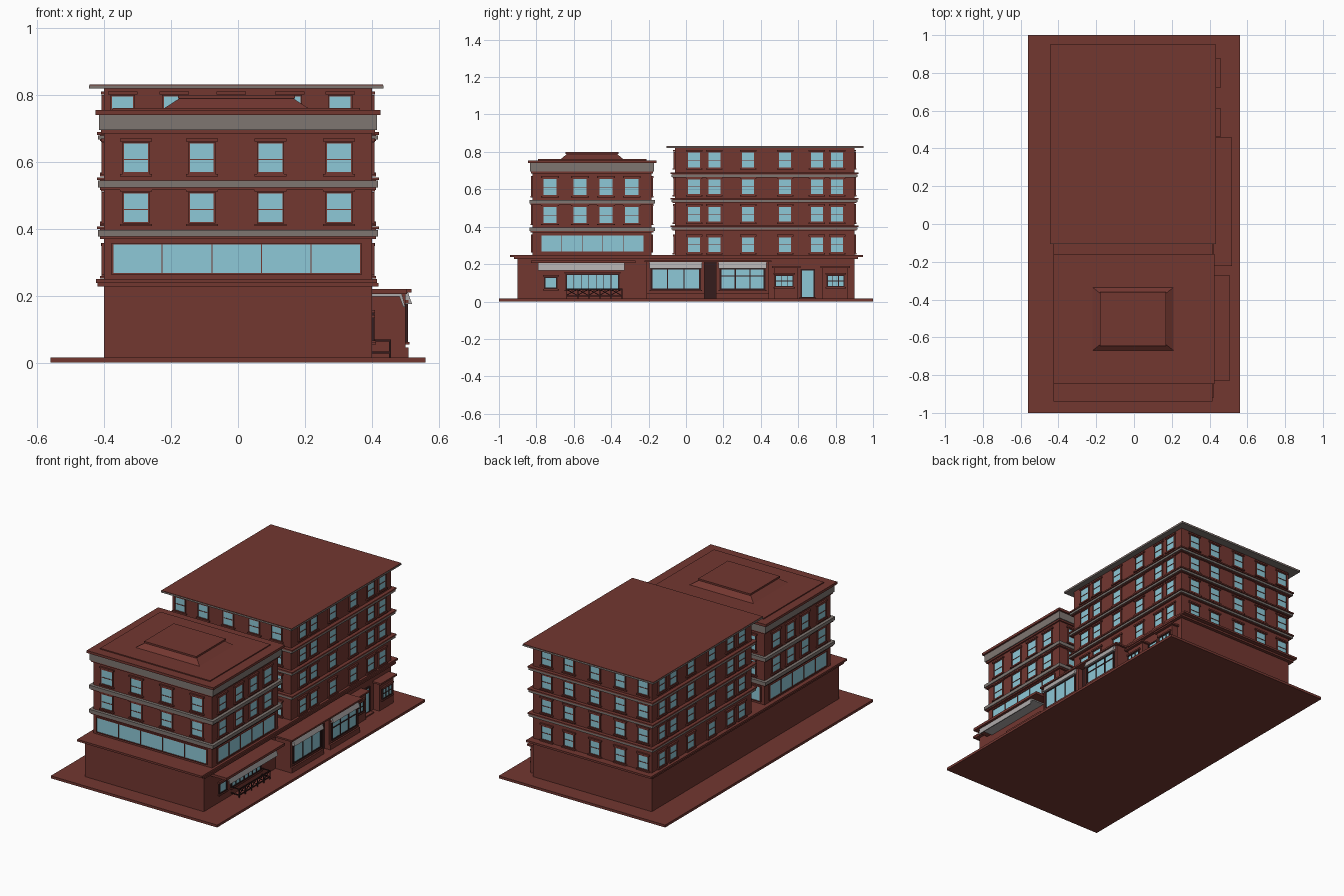
import bpy, bmesh
from mathutils import Vector

if "Cube" in bpy.data.objects:
    bpy.data.objects.remove(bpy.data.objects["Cube"])

def material(name, col):
    m = bpy.data.materials.new(name)
    m.diffuse_color = (*col, 1)
    m.use_nodes = True
    m.node_tree.nodes["Principled BSDF"].inputs["Base Color"].default_value = m.diffuse_color
    return m

RED = material("brick_red", (0.17, 0.038, 0.03))
DARK = material("dark_trim", (0.035, 0.012, 0.012))
GLASS = material("glass_blue", (0.27, 0.58, 0.68))
STONE = material("grey_stone", (0.21, 0.18, 0.165))
CLOTH = material("awning_grey", (0.42, 0.40, 0.40))
parts = {}

def mesh_for(name, mat):
    return parts.setdefault(name, (bmesh.new(), mat))[0]

def loft(name, mat, a, b):
    """Solid between two matching loops of points."""
    bm = mesh_for(name, mat)
    va, vb = [bm.verts.new(p) for p in a], [bm.verts.new(p) for p in b]
    bm.faces.new(va[::-1])
    bm.faces.new(vb)
    for i in range(len(va)):
        j = (i + 1) % len(va)
        bm.faces.new((va[i], va[j], vb[j], vb[i]))

def rect(x0, x1, y0, y1, z):
    return [(x0, y0, z), (x1, y0, z), (x1, y1, z), (x0, y1, z)]

def box(name, mat, x0, x1, y0, y1, z0, z1):
    loft(name, mat, rect(x0, x1, y0, y1, z0), rect(x0, x1, y0, y1, z1))

def slab(name, mat, r, grow, z0, z1):
    box(name, mat, r[0] - grow, r[1] + grow, r[2] - grow, r[3] + grow, z0, z1)

def prism(name, mat, profile, y0, y1):
    loft(name, mat, [(x, y0, z) for x, z in profile], [(x, y1, z) for x, z in profile])

def panel(name, mat, wall, u0, u1, z0, z1, d, back=0.004):
    """Box on a wall; wall = (axis, sign, plane), u runs along the wall, d is projection."""
    axis, s, p = wall
    a, b = sorted((p - s * back, p + s * d))
    if axis == 'x':
        box(name, mat, a, b, u0, u1, z0, z1)
    else:
        box(name, mat, u0, u1, a, b, z0, z1)

def window(name, wall, u0, u1, z0, z1, cols=1, rows=(), frame=RED, t=0.005, sill=True):
    panel(name + "_glass", GLASS, wall, u0, u1, z0, z1, 0.004)
    fr = name + "_frame"
    for i in range(cols + 1):
        u = u0 + (u1 - u0) * i / cols
        k = t if i in (0, cols) else t * 0.6
        panel(fr, frame, wall, u - k / 2, u + k / 2, z0, z1, 0.008)
    for z in (z0, z1):
        panel(fr, frame, wall, u0 - t / 2, u1 + t / 2, z - t / 2, z + t / 2, 0.008)
    for f in rows:
        z = z0 + (z1 - z0) * f
        panel(fr, frame, wall, u0, u1, z - t * 0.3, z + t * 0.3, 0.007)
    if sill:
        panel(name + "_sill", RED, wall, u0 - 0.01, u1 + 0.01, z0 - 0.01, z0 - 0.003, 0.012)
        panel(name + "_lintel", RED, wall, u0 - 0.01, u1 + 0.01, z1 + 0.004, z1 + 0.013, 0.010)

def walls(r):
    return [('x', -1, r[0]), ('x', 1, r[1]), ('y', -1, r[2]), ('y', 1, r[3])]

# Ground plate and podium
box("ground_plate", RED, -0.56, 0.56, -1, 1, 0, 0.015)
POD = (-0.40, 0.40, -0.90, 0.90)
slab("podium", RED, POD, 0, 0.015, 0.235)
slab("podium_ledge", RED, POD, 0.02, 0.227, 0.238)
box("podium_cornice", RED, -0.425, 0.415, -0.94, 0.945, 0.238, 0.25)

# Front tower
FT = (-0.40, 0.40, -0.82, -0.185)
slab("front_tower", RED, FT, 0, 0.25, 0.745)
for z in (0.373, 0.52):
    slab("front_tower_band", STONE, FT, 0.018, z + 0.004, z + 0.024)
    slab("front_tower_band_trim", RED, FT, 0.012, z - 0.004, z + 0.004)
slab("front_tower_frieze_trim", RED, FT, 0.009, 0.685, 0.695)
slab("front_tower_frieze", STONE, FT, 0.015, 0.695, 0.74)
slab("front_tower_roof", RED, FT, 0.026, 0.74, 0.755)
box("roof_panel", RED, -0.375, 0.365, -0.79, -0.21, 0.755, 0.761)
loft("roof_hatch_base", RED, rect(-0.22, 0.21, -0.67, -0.335, 0.761), rect(-0.175, 0.165, -0.635, -0.37, 0.79))
box("roof_hatch_cap", RED, -0.18, 0.17, -0.645, -0.36, 0.79, 0.80)

for w in walls(FT):
    side = w[0] == 'x'
    centres = (-0.727, -0.567, -0.428, -0.29) if side else (-0.305, -0.108, 0.097, 0.302)
    for c in centres:
        for z in (0.418, 0.567):
            window("front_tower_window", w, c - 0.038, c + 0.038, z, z + 0.09, rows=(0.45,))
    a, b = (-0.775, -0.225) if side else (-0.375, 0.367)
    window("ribbon_window", w, a, b, 0.265, 0.355, cols=5, sill=False)

# Back tower
BT = (-0.40, 0.40, -0.06, 0.90)
slab("back_tower", RED, BT, 0, 0.25, 0.82)
for z in (0.385, 0.532, 0.667):
    slab("back_tower_band", STONE, BT, 0.018, z, z + 0.012)
    slab("back_tower_band_trim", RED, BT, 0.022, z + 0.014, z + 0.022)
    slab("back_tower_band_core", RED, BT, 0.012, z - 0.004, z + 0.018)
box("back_tower_eave", STONE, -0.445, 0.435, -0.105, 0.95, 0.82, 0.829)
box("back_tower_roof", RED, -0.444, 0.434, -0.104, 0.949, 0.829, 0.832)
for w in walls(BT):
    cs = (0.043, 0.152, 0.332, 0.53, 0.70, 0.808) if w[0] == 'x' else (-0.345, -0.19, -0.02, 0.155, 0.305)
    for c in cs:
        for z in (0.262, 0.425, 0.572, 0.715):
            window("back_tower_window", w, c - 0.034, c + 0.034, z, z + 0.083, rows=(0.5,))

# Street side: cafe front with canopy, windows and crossed railing
street = ('x', 1, 0.40)
box("cafe_canopy", RED, 0.39, 0.505, -0.83, -0.27, 0.205, 0.22)
prism("cafe_awning", CLOTH, [(0.40, 0.205), (0.49, 0.205), (0.50, 0.166), (0.494, 0.166), (0.482, 0.198), (0.40, 0.198)], -0.79, -0.33)
window("cafe_small_window", street, -0.755, -0.69, 0.07, 0.13, frame=DARK, t=0.008)
window("cafe_window", street, -0.64, -0.36, 0.065, 0.145, cols=7, frame=DARK, t=0.008)
for z in (0.028, 0.064):
    box("cafe_railing", DARK, 0.452, 0.457, -0.64, -0.34, z, z + 0.005)
    for y in (-0.64, -0.345):
        box("cafe_railing", DARK, 0.40, 0.457, y, y + 0.005, z, z + 0.005)
for i in range(6):
    y = -0.64 + i * 0.059
    box("cafe_railing", DARK, 0.452, 0.457, y, y + 0.005, 0.015, 0.069)
    if i < 5:
        for za, zb in ((0.03, 0.064), (0.064, 0.03)):
            loft("cafe_railing", DARK, [(0.453, y, za), (0.456, y, za), (0.456, y, za + 0.005), (0.453, y, za + 0.005)],
                 [(0.453, y + 0.059, zb), (0.456, y + 0.059, zb), (0.456, y + 0.059, zb + 0.005), (0.453, y + 0.059, zb + 0.005)])

# Two projecting shops with awnings
box("shop_roof", RED, 0.39, 0.518, -0.222, 0.458, 0.21, 0.22)
box("shop_link_wall", DARK, 0.39, 0.47, 0.08, 0.18, 0.015, 0.21)
front = ('x', 1, 0.50)
for y0, y1, rows in ((-0.21, 0.10, ()), (0.16, 0.445, (0.65,))):
    box("shop", RED, 0.39, 0.50, y0, y1, 0.015, 0.21)
    box("shop_plinth", RED, 0.39, 0.51, y0, y1, 0.015, 0.045)
    window("shop_window", front, y0 + 0.025, y1 - 0.025, 0.065, 0.175, cols=3, rows=rows, frame=DARK, t=0.01)
    prism("shop_awning", CLOTH, [(0.495, 0.21), (0.508, 0.21), (0.52, 0.176), (0.495, 0.176)], y0 + 0.015, y1 - 0.015)

# Far end: two window bays and a glass door
for y0, y1, w0, w1 in ((0.475, 0.60, 0.478, 0.572), (0.735, 0.865, 0.755, 0.845)):
    box("bay", RED, 0.39, 0.44, y0 - 0.005, y1, 0.015, 0.18)
    box("bay_cap", RED, 0.39, 0.457, y0 - 0.015, y1 + 0.013, 0.18, 0.19)
    window("bay_window", ('x', 1, 0.44), w0, w1, 0.08, 0.14, cols=3, rows=(0.5,), frame=DARK, t=0.006)
window("glass_door", street, 0.615, 0.685, 0.02, 0.17, frame=DARK, t=0.008, sill=False)
box("door_step", RED, 0.39, 0.43, 0.605, 0.695, 0.015, 0.022)

for name, (bm, mat) in parts.items():
    bmesh.ops.recalc_face_normals(bm, faces=bm.faces)
    me = bpy.data.meshes.new(name)
    bm.to_mesh(me)
    bm.free()
    me.materials.append(mat)
    bpy.context.collection.objects.link(bpy.data.objects.new(name, me))
